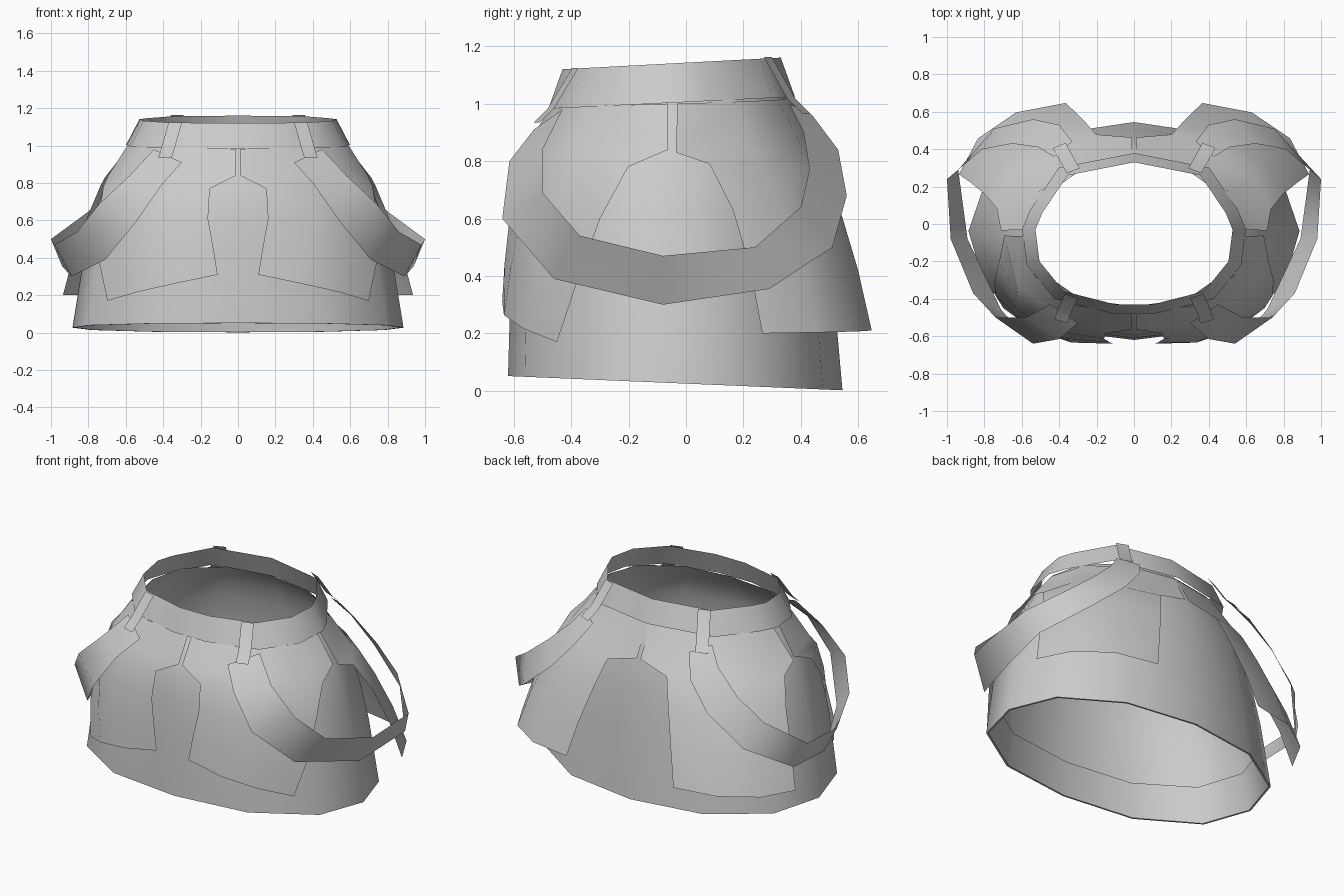
import bpy, math
from mathutils import Vector

cube = bpy.data.objects.get("Cube")
if cube:
    bpy.data.objects.remove(cube)

grey = bpy.data.materials.new("plain grey")
grey.use_nodes = True
COLOR = (0.6, 0.6, 0.6, 1)
grey.diffuse_color = COLOR
grey.node_tree.nodes["Principled BSDF"].inputs["Base Color"].default_value = COLOR


def sheet(name, rows, closed=False):
    """Skin rows of equally many points into one smooth sheet."""
    n = len(rows[0])
    faces = []
    for r in range(len(rows) - 1):
        for c in range(n if closed else n - 1):
            d = (c + 1) % n
            faces.append((r * n + c, r * n + d, (r + 1) * n + d, (r + 1) * n + c))
    mesh = bpy.data.meshes.new(name)
    mesh.from_pydata([p for row in rows for p in row], [], faces)
    mesh.materials.append(grey)
    obj = bpy.data.objects.new(name, mesh)
    bpy.context.collection.objects.link(obj)
    bpy.ops.object.select_all(action="DESELECT")
    bpy.context.view_layer.objects.active = obj
    obj.select_set(True)
    bpy.ops.object.shade_smooth_by_angle(angle=math.radians(65))


def both_sides(name, rows):
    sheet("left_" + name, rows)
    sheet("right_" + name, [[(-x, y, z) for x, y, z in reversed(row)] for row in rows])


# Body profile: height, half width, front y, back y
PROFILE = [(1.03, .55, -.44, .335), (.98, .59, -.475, .375), (.9, .65, -.53, .415),
           (.8, .705, -.57, .45), (.64, .765, -.595, .48), (.4, .825, -.61, .51),
           (.025, .885, -.62, .545)]


def section(z):
    """Half width, half depth and centre y of the body at a height."""
    z = max(min(z, PROFILE[0][0]), PROFILE[-1][0])
    for hi, lo in zip(PROFILE, PROFILE[1:]):
        if z >= lo[0]:
            t = (hi[0] - z) / (hi[0] - lo[0])
            a, f, b = (h + (l - h) * t for h, l in zip(hi[1:], lo[1:]))
            return a, (b - f) / 2, (b + f) / 2


def around(z, t, offset):
    """Point on the slightly squared body outline, t measured from the front."""
    a, b, yc = section(z)
    k = 1 + (.045 if math.cos(t) > 0 else .025) * abs(math.sin(2 * t))
    return (a + offset) * k * math.sin(t), yc - (b + offset) * k * math.cos(t)


def ring(z, offset=0, sides=12):
    points = []
    for i in range(sides):
        x, y = around(z, math.tau * i / sides, offset)
        points.append((x, y, z + y * (.1 * z - .045)))
    return points


# Skirt with a turned-in hem
hem = [ring(.025, -.012), ring(.25, -.022)]
sheet("skirt", [ring(p[0]) for p in PROFILE] + hem, closed=True)


# Overlay panels: height at centre edge, height at side edge, centre x, side y, flare
def panel(name, spec, back, weights):
    rows = []
    for z0, z1, x0, y1, flare in spec:
        mid = (z0 + z1) / 2
        a, b, yc = section(mid)
        start = math.asin(x0 / (a + flare))
        if back:
            start = math.pi - start
        end = math.acos((yc - y1) / (b + flare))
        row = []
        for i, w in enumerate(weights):
            s = i / (len(weights) - 1)
            x, y = around(mid, start + (end - start) * s, flare * w)
            row.append((x, y, z0 + (z1 - z0) * s))
        rows.append(row)
    both_sides(name, rows)


panel("front_panel", [(.98, 1.0, .012, -.065, .012), (.84, .84, .012, -.062, .015),
                      (.77, .78, .15, -.2, .022), (.61, .6, .16, -.295, .03),
                      (.44, .37, .13, -.375, .036), (.31, .17, .11, -.44, .04)],
      False, (.6, 1.1, 1.1, .7))
panel("back_panel", [(1.02, 1.0, .012, -.03, .012), (.84, .83, .012, -.035, .025),
                     (.79, .79, .2, .08, .04), (.63, .63, .25, .16, .075),
                     (.42, .42, .31, .22, .12), (.21, .2, .36, .26, .155)],
      True, (1, 1.28, 1.28, 1))

# Waistband
half = [(.1, -.43), (.375, -.36), (.505, -.2), (.527, -.03), (.49, .06), (.355, .26)]
outline = half + [(0, .33)] + [(-x, y) for x, y in reversed(half)]
top = [(x, y, 1.143 + .053 * y) for x, y in outline]
bottom = [(x * 1.135, (y + .05) * 1.13 - .05, 1.006 + .055 * y) for x, y in outline]
sheet("waistband", [top, bottom], closed=True)

# Hanging side straps: upper and lower edge at each station from front to back
strap = [((.45, -.43, .98), (.3, -.53, .91)), ((.58, -.5, .84), (.4, -.615, .8)),
         ((.74, -.5, .69), (.54, -.64, .6)), ((.86, -.37, .54), (.71, -.46, .39)),
         ((.98, -.08, .47), (.89, -.08, .3)), ((1, .24, .5), (.94, .29, .355)),
         ((.81, .4, .64), (.75, .51, .5)), ((.65, .43, .77), (.54, .56, .68)),
         ((.51, .41, .9), (.4, .53, .84)), ((.43, .36, 1.0), (.33, .44, .96))]
both_sides("strap", strap)


# Belt loops, each a ribbon lying over the waistband and reaching the strap
def loop(name, path, across):
    side = Vector(across).normalized() * .037
    rows = [[tuple(Vector(p) - side), tuple(Vector(p) + side)] for p in path]
    both_sides(name, rows)


loop("front_loop", [(.335, -.385, 1.125), (.375, -.47, .985), (.39, -.52, .935)], (1, .3, 0))
loop("back_loop", [(.325, .285, 1.163), (.37, .365, 1.02), (.4, .42, .965)], (1, -.4, 0))
